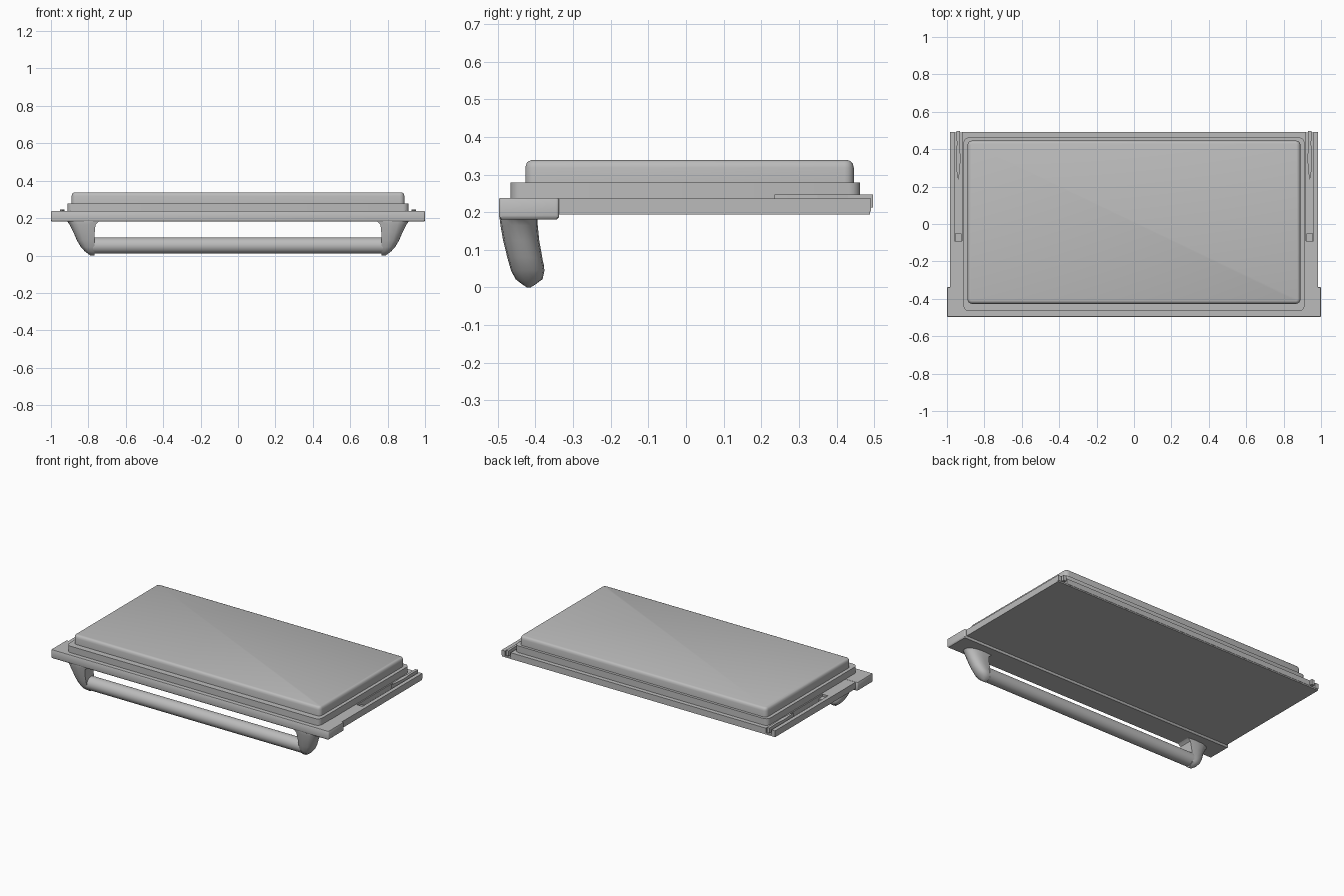
import bpy, bmesh, math

if "Cube" in bpy.data.objects:
    bpy.data.objects.remove(bpy.data.objects["Cube"])

grey = bpy.data.materials.new("light_grey")
grey.diffuse_color = (0.5, 0.5, 0.5, 1)
grey.use_nodes = True
grey.node_tree.nodes["Principled BSDF"].inputs["Base Color"].default_value = grey.diffuse_color


def finish(name, bm, smooth=35):
    bmesh.ops.recalc_face_normals(bm, faces=bm.faces)
    me = bpy.data.meshes.new(name)
    bm.to_mesh(me)
    bm.free()
    me.materials.append(grey)
    ob = bpy.data.objects.new(name, me)
    bpy.context.collection.objects.link(ob)
    if smooth:
        bpy.ops.object.select_all(action='DESELECT')
        bpy.context.view_layer.objects.active = ob
        ob.select_set(True)
        bpy.ops.object.shade_smooth_by_angle(angle=math.radians(smooth))
    return ob


def loft(name, rings, smooth=35):
    """Skin a list of closed rings with equal point counts and cap both ends."""
    bm = bmesh.new()
    vs = [[bm.verts.new(p) for p in r] for r in rings]
    n = len(vs[0])
    for a, b in zip(vs, vs[1:]):
        for i in range(n):
            j = (i + 1) % n
            bm.faces.new((a[i], a[j], b[j], b[i]))
    bm.faces.new(vs[0])
    bm.faces.new(vs[-1])
    return finish(name, bm, smooth)


def slab(name, hx, y0, y1, r, levels):
    """Rounded rectangle slab; levels are (inset, z)."""
    rings = []
    for inset, z in levels:
        ring = []
        rr = max(r - inset, 0.004)
        ax, a0, a1 = hx - inset - rr, y0 + inset + rr, y1 - inset - rr
        for k, (cx, cy) in enumerate(((ax, a1), (-ax, a1), (-ax, a0), (ax, a0))):
            for s in range(5):
                t = math.pi / 2 * (k + s / 4)
                ring.append((cx + rr * math.cos(t), cy + rr * math.sin(t), z))
        rings.append(ring)
    return loft(name, rings)


def box(name, x0, x1, y0, y1, z0, z1):
    return loft(name, [[(x0, y0, z), (x1, y0, z), (x1, y1, z), (x0, y1, z)]
                       for z in (z0, z1)], 0)


# Raised top panel and stepped surround
slab("top_panel", 0.89, -0.427, 0.446, 0.025,
     [(0, 0.27), (0, 0.318), (0.003, 0.329), (0.008, 0.335), (0.016, 0.338)])
slab("panel_surround", 0.912, -0.466, 0.463, 0.03, [(0, 0.23), (0, 0.279)])

# Base plate: thin bottom sheet with a core; side rails leave hinge grooves
box("bottom_sheet", -0.985, 0.985, -0.345, 0.489, 0.194, 0.204)
box("base_core", -0.92, 0.92, -0.345, 0.491, 0.202, 0.236)

# Front strip carrying the handle, with softened lower edges
slab("front_strip", 1.0, -0.497, -0.337, 0.008,
     [(0.006, 0.181), (0.001, 0.186), (0, 0.191), (0, 0.234), (0.002, 0.237)])

for s, side in ((1, "right"), (-1, "left")):
    def sbox(name, a, b, *rest):
        box(side + "_" + name, min(s * a, s * b), max(s * a, s * b), *rest)

    sbox("rail", 0.96, 0.985, -0.345, 0.491, 0.202, 0.236)
    sbox("groove_end", 0.92, 0.96, -0.345, -0.09, 0.202, 0.236)
    sbox("groove_stop", 0.922, 0.958, -0.09, -0.05, 0.202, 0.222)

    # Thin spindle shaped hinge arm lying in the groove
    outline = [(0.94, 0.235), (0.947, 0.27), (0.953, 0.35), (0.947, 0.43), (0.95, 0.497),
               (0.93, 0.497), (0.933, 0.43), (0.927, 0.35), (0.933, 0.27)]
    loft(side + "_hinge_arm", [[(s * x, y, z) for x, y in outline]
                               for z in (0.213, 0.247)], 0)

    # Handle leg: flat inner side, rounded outer side
    # sections: z, inner x, outer x, front y, back y
    rings = []
    for z, xi, xo, y0, y1 in ((0.190, 0.715, 0.925, -0.495, -0.393),
                              (0.181, 0.745, 0.912, -0.495, -0.394),
                              (0.165, 0.762, 0.900, -0.493, -0.394),
                              (0.125, 0.766, 0.880, -0.486, -0.390),
                              (0.080, 0.766, 0.861, -0.475, -0.382),
                              (0.045, 0.766, 0.840, -0.465, -0.376),
                              (0.022, 0.766, 0.819, -0.453, -0.381),
                              (0.008, 0.766, 0.800, -0.435, -0.400),
                              (0.000, 0.767, 0.788, -0.423, -0.413)):
        cy, hy, xm = (y0 + y1) / 2, (y1 - y0) / 2, xi + 0.35 * (xo - xi)
        ring = [(s * xi, cy + hy * 0.9, z), (s * xi, cy - hy * 0.9, z)]
        for k in range(9):
            t = -math.pi / 2 + math.pi * k / 8
            ring.append((s * (xm + (xo - xm) * math.cos(t) ** 0.75 if 0 < k < 8 else s * xm * s),
                         cy + hy * math.sin(t), z))
        rings.append(ring)
    loft(side + "_handle_leg", rings, 40)

# Handle bar
loft("handle_bar", [[(x, -0.42 + 0.043 * math.cos(math.tau * i / 24),
                      0.053 + 0.043 * math.sin(math.tau * i / 24)) for i in range(24)]
                    for x in (-0.775, 0.775)])
